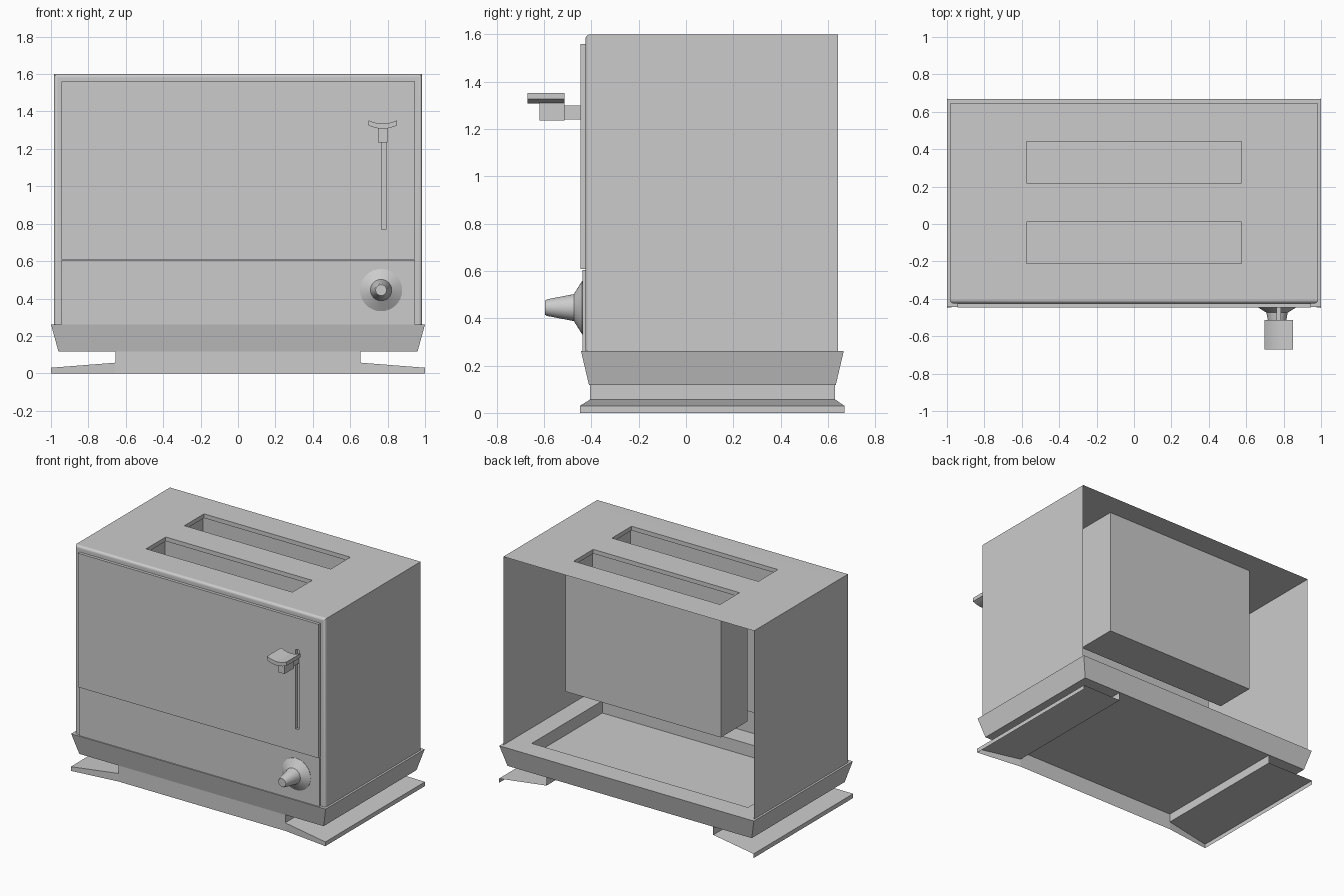
import bpy, bmesh, math

if "Cube" in bpy.data.objects:
    bpy.data.objects.remove(bpy.data.objects["Cube"])


def finish(name, bm, smooth=False):
    bmesh.ops.recalc_face_normals(bm, faces=bm.faces)
    me = bpy.data.meshes.new(name)
    bm.to_mesh(me)
    bm.free()
    ob = bpy.data.objects.new(name, me)
    bpy.context.collection.objects.link(ob)
    if smooth:
        bpy.ops.object.select_all(action='DESELECT')
        ob.select_set(True)
        bpy.context.view_layer.objects.active = ob
        bpy.ops.object.shade_smooth_by_angle(angle=math.radians(30))
        mod = ob.modifiers.new("flat_faces", 'WEIGHTED_NORMAL')
        mod.keep_sharp = True
    return ob


def loft(rings, first=True, last=True):
    """Skin a list of point rings, optionally capping the ends."""
    bm = bmesh.new()
    vs = [[bm.verts.new(p) for p in r] for r in rings]
    n = len(rings[0])
    for a, b in zip(vs, vs[1:]):
        for i in range(n):
            j = (i + 1) % n
            bm.faces.new((a[i], a[j], b[j], b[i]))
    if first:
        bm.faces.new(vs[0])
    if last:
        bm.faces.new(vs[-1])
    return bm


def rect(x0, x1, y0, y1, z):
    return [(x0, y0, z), (x1, y0, z), (x1, y1, z), (x0, y1, z)]


def box(x0, x1, y0, y1, z0, z1, first=True, last=True):
    return loft([rect(x0, x1, y0, y1, z0), rect(x0, x1, y0, y1, z1)], first, last)


def sheets(name, quads):
    """Thin open shell made of separate flat sheets."""
    bm = bmesh.new()
    for q in quads:
        bm.faces.new([bm.verts.new(p) for p in q])
    bmesh.ops.remove_doubles(bm, verts=bm.verts, dist=0.0005)
    return finish(name, bm)


SLOTS = [(-0.21, 0.01), (0.22, 0.44)]
SX = 0.575

# Sheet housing: open at the back and bottom, rounded front edges, two slots
bm = box(-0.985, 0.985, -0.425, 0.643, 0.255, 1.6, first=False)
bm.normal_update()
back = [f for f in bm.faces if f.calc_center_median().y > 0.63]
bmesh.ops.delete(bm, geom=back, context='FACES_ONLY')
front = [e for e in bm.edges if all(v.co.y < -0.4 for v in e.verts)
         and len(e.link_faces) == 2]
bmesh.ops.bevel(bm, geom=front, offset=0.02, segments=4, profile=0.5, affect='EDGES')
cuts = [((x, 0, 0), (1, 0, 0)) for x in (-SX, SX)]
cuts += [((0, y, 0), (0, 1, 0)) for s in SLOTS for y in s]
for co, no in cuts:
    top = [f for f in bm.faces if f.calc_center_median().z > 1.599]
    geom = top + list({e for f in top for e in f.edges}) + list({v for f in top for v in f.verts})
    bmesh.ops.bisect_plane(bm, geom=geom, plane_co=co, plane_no=no)
holes = []
for f in bm.faces:
    c = f.calc_center_median()
    if c.z > 1.599 and abs(c.x) < SX and any(a < c.y < b for a, b in SLOTS):
        holes.append(f)
bmesh.ops.delete(bm, geom=holes, context='FACES')
finish("housing", bm, True)

# Bread wells hanging under the slots, with a short lip
for i, (a, b) in enumerate(SLOTS):
    finish(f"slot_lip_{i}", box(-SX, SX, a, b, 1.57, 1.6, False, False))
    finish(f"bread_well_{i}", box(-0.61, 0.61, a - 0.04, b + 0.04, 0.68, 1.598, True, False))

# Front panels, the upper one cut by the lever track
upper = finish("upper_front_panel", box(-0.945, 0.945, -0.446, -0.424, 0.609, 1.56))
finish("lower_front_panel", box(-0.945, 0.945, -0.437, -0.424, 0.262, 0.605))
cutter = finish("track_cutter", box(0.766, 0.792, -0.5, -0.4, 0.77, 1.335))
cutter.hide_render = True
cutter.hide_set(True)
mod = upper.modifiers.new("track", 'BOOLEAN')
mod.object = cutter
mod.operation = 'DIFFERENCE'
mod.solver = 'EXACT'

# Lever: stem, block and saddle-shaped thumb cap
LX = 0.774
finish("lever_stem", box(LX - 0.011, LX + 0.013, -0.52, -0.43, 1.24, 1.30))
finish("lever_block", box(LX - 0.025, LX + 0.025, -0.62, -0.513, 1.235, 1.318))
n = 10
ts = [-1 + 2 * i / n for i in range(n + 1)]
outline = [(LX + 0.077 * t, 1.335 + 0.018 * t * t) for t in ts]
outline += [(LX + 0.077 * t, 1.308 + 0.018 * t * t) for t in reversed(ts)]
finish("lever_cap", loft([[(x, y, z) for x, z in outline] for y in (-0.67, -0.513)]), True)

# Dial: flared skirt and tapered grip
profile = [(0.113, -0.43), (0.113, -0.439), (0.057, -0.474), (0.035, -0.588), (0.029, -0.597)]
rings = [[(0.765 + r * math.cos(k * math.tau / 32), y, 0.445 + r * math.sin(k * math.tau / 32))
          for k in range(32)] for r, y in profile]
finish("dial", loft(rings), True)

# Flared base tray with a sunken floor
finish("base_tray", loft([
    rect(-0.96, 0.96, -0.41, 0.633, 0.117),
    rect(-1.0, 1.0, -0.444, 0.667, 0.262),
    rect(-0.85, 0.85, -0.275, 0.517, 0.262),
    rect(-0.85, 0.85, -0.275, 0.517, 0.175)]))

# Pedestal: open sheet skirt, with low front wall and shorter side walls
PX, F, B, H, T = 0.655, -0.405, 0.63, 0.057, 0.12
sheets("pedestal", [
    [(-PX, F, 0), (PX, F, 0), (PX, F, H), (PX, F, T), (-PX, F, T), (-PX, F, H)],
    [(PX, F, H), (PX, B, H), (PX, B, T), (PX, F, T)],
    [(-PX, F, H), (-PX, B, H), (-PX, B, T), (-PX, F, T)]])

# Feet: sloped sheet tops with front and outer edges, open at back and below
for side, s in (("left", -1), ("right", 1)):
    xi = PX * s
    sheets(side + "_foot", [
        [(xi, F, H), (xi, B, H), (s, 0.67, 0.03), (s, -0.448, 0.03)],
        [(xi, F, 0), (xi, F, H), (s, -0.448, 0.03), (s, -0.448, 0)],
        [(s, -0.448, 0), (s, 0.67, 0), (s, 0.67, 0.03), (s, -0.448, 0.03)]])
